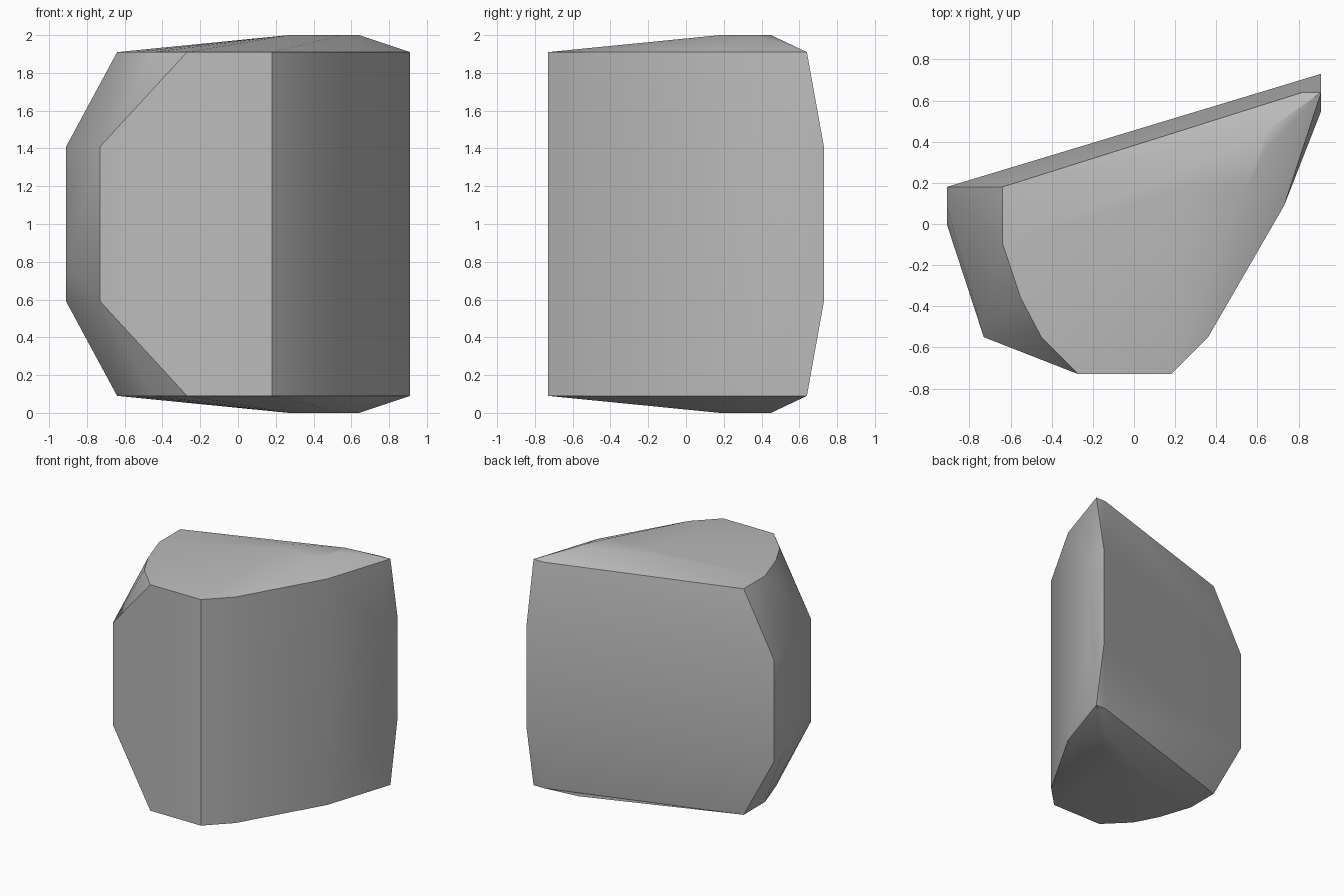
import bpy
import bmesh
import math

cube = bpy.data.objects.get("Cube")
if cube:
    bpy.data.objects.remove(cube, do_unlink=True)

# One grey stone colour
stone = bpy.data.materials.new("stone grey")
stone.use_nodes = True
grey = (0.5, 0.5, 0.5, 1)
stone.diffuse_color = grey
stone.node_tree.nodes["Principled BSDF"].inputs["Base Color"].default_value = grey

MIDDLE = 1.0  # the rock mirrors above and below this height

# Cross-sections of the rock: half height and the corners at that level
crown = [(0.27, 0.27), (0.27, 0.18), (0.55, 0.18), (0.64, 0.36), (0.64, 0.45)]
rim = [(-0.64, 0.18), (-0.64, -0.09), (-0.55, -0.36), (-0.45, -0.55),
       (-0.27, -0.73), (0.18, -0.73), (0.36, -0.55), (0.73, 0.09),
       (0.91, 0.64), (0.82, 0.64)]
shoulder = [(-0.91, 0.18), (-0.91, 0.09), (-0.73, -0.55),
            (0.91, 0.55), (0.91, 0.73)]
waist = [(-0.91, 0.0)]
levels = [(1.0, crown), (0.91, rim), (0.41, shoulder), (0.23, waist)]

# Rock body: skin the mirrored sections with a convex hull
bm = bmesh.new()
for half, corners in levels:
    for side in (-1, 1):
        for x, y in corners:
            bm.verts.new((x, y, MIDDLE + side * half))
hull = bmesh.ops.convex_hull(bm, input=bm.verts)
loose = {v for v in hull["geom_interior"] + hull["geom_unused"]
         if isinstance(v, bmesh.types.BMVert)}
bmesh.ops.delete(bm, geom=list(loose), context="VERTS")
bmesh.ops.dissolve_limit(bm, angle_limit=math.radians(1),
                         verts=bm.verts, edges=bm.edges)
bmesh.ops.recalc_face_normals(bm, faces=bm.faces)

mesh = bpy.data.meshes.new("rock_chunk")
bm.to_mesh(mesh)
bm.free()
mesh.materials.append(stone)
rock = bpy.data.objects.new("rock_chunk", mesh)
bpy.context.collection.objects.link(rock)

# Soft facets with sharp main edges
bpy.ops.object.select_all(action="DESELECT")
rock.select_set(True)
bpy.context.view_layer.objects.active = rock
bpy.ops.object.shade_smooth_by_angle(angle=math.radians(30))
